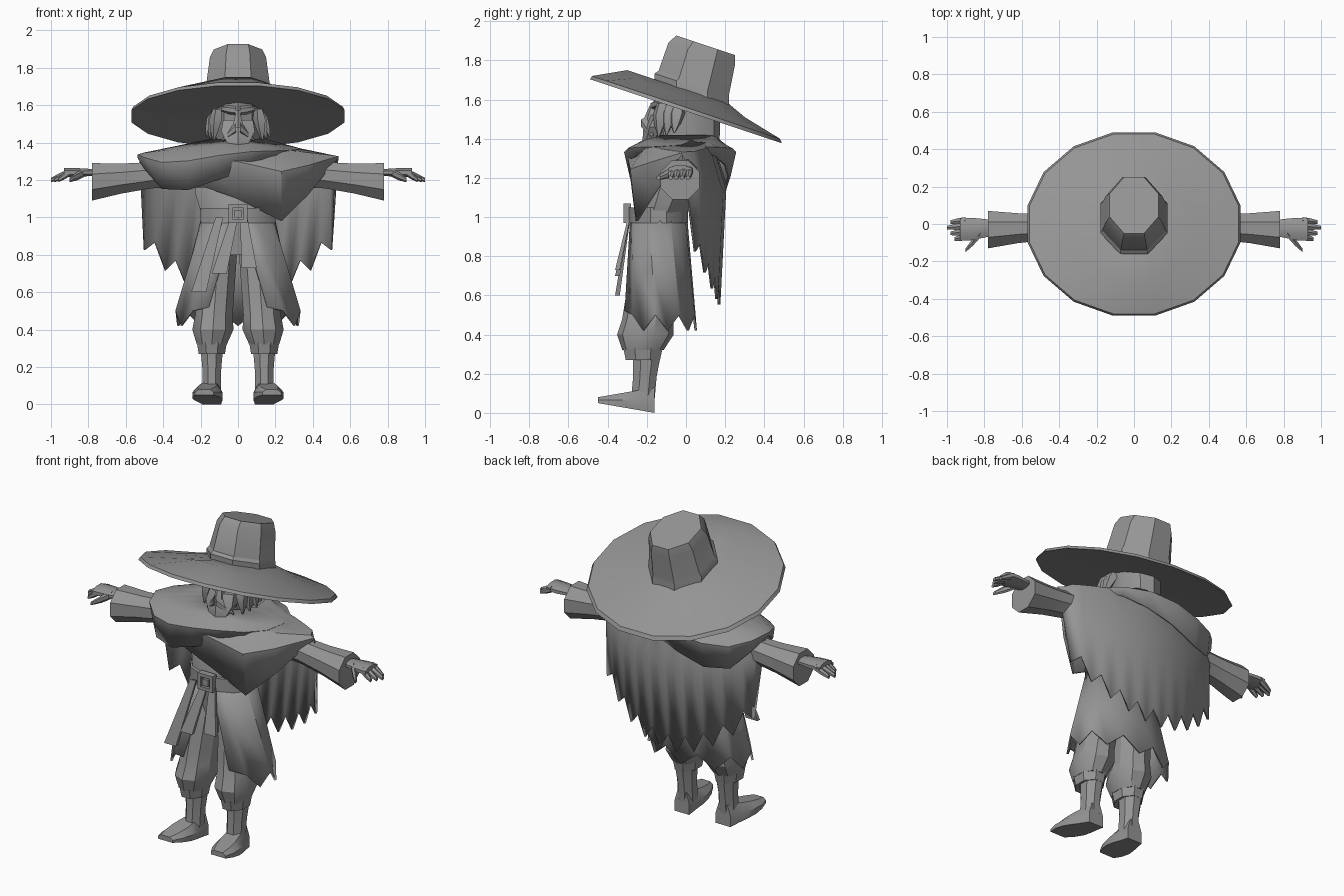
import bpy, bmesh
from math import sin, cos, pi, atan2, radians
from mathutils import Vector

cube = bpy.data.objects.get("Cube")
if cube:
    bpy.data.objects.remove(cube, do_unlink=True)

cloth_grey = bpy.data.materials.new("plain_grey")
cloth_grey.use_nodes = True
grey_value = (.3, .3, .3, 1)
cloth_grey.diffuse_color = grey_value
cloth_grey.node_tree.nodes["Principled BSDF"].inputs["Base Color"].default_value = grey_value


def loft(name, rings, closed=True, caps=True, thickness=0):
    """Skin a list of equal-length point rings."""
    bm = bmesh.new()
    rows = [[bm.verts.new(point) for point in points] for points in rings]
    count = len(rows[0])
    for lower, upper in zip(rows, rows[1:]):
        for i in range(count if closed else count - 1):
            j = (i + 1) % count
            bm.faces.new((lower[i], lower[j], upper[j], upper[i]))
    if caps:
        bm.faces.new(rows[0])
        bm.faces.new(rows[-1])
    bmesh.ops.recalc_face_normals(bm, faces=bm.faces)
    mesh = bpy.data.meshes.new(name)
    bm.to_mesh(mesh)
    bm.free()
    mesh.materials.append(cloth_grey)
    part = bpy.data.objects.new(name, mesh)
    bpy.context.collection.objects.link(part)
    if thickness:
        solid = part.modifiers.new("cloth_thickness", "SOLIDIFY")
        solid.thickness, solid.offset = thickness, 0
    bpy.ops.object.select_all(action="DESELECT")
    part.select_set(True)
    bpy.context.view_layer.objects.active = part
    bpy.ops.object.shade_smooth_by_angle(angle=radians(30))


def ring(centre, width, depth, axis="z", sides=8):
    """Oval section perpendicular to the axis, with flats on its four sides."""
    points = []
    for i in range(sides):
        turn = 2 * pi * (i + .5) / sides
        a = width * cos(turn) / cos(pi / sides)
        b = depth * sin(turn) / cos(pi / sides)
        points.append(Vector(centre) + Vector((a, b, 0) if axis == "z" else (0, a, b)))
    return points


def limb(name, start, end, widths, ratio=1, axis="z", sides=8, side=1):
    """Tube from start to end with evenly spaced widths; side -1 mirrors it."""
    mirror = Vector((side, 1, 1))
    first, last = Vector(start) * mirror, Vector(end) * mirror
    steps = len(widths) - 1
    loft(name, [ring(first.lerp(last, i / steps), width, width * ratio, axis, sides)
                for i, width in enumerate(widths)])


def hat_ring(y, z, width, depth, sides, peak=0):
    """Oval in the tilted plane of the hat, optionally peaked at the front."""
    points = ring((0, y, z), width, depth, "z", sides)
    for point in points:
        point.z += peak * max(0, -point.y / depth) ** 6 - point.y / 3
    return points


# Hat
loft("hat_brim", [hat_ring(0, 1.56, .16, .16, 16),
                  hat_ring(0, 1.54, .57, .49, 16),
                  hat_ring(0, 1.56, .56, .48, 16),
                  hat_ring(0, 1.61, .33, .3, 16, peak=.04),
                  hat_ring(.03, 1.65, .18, .19, 16)])
loft("hat_crown", [hat_ring(.03, 1.62, .18, .19, 8),
                   hat_ring(.03, 1.68, .18, .19, 8),
                   hat_ring(.04, 1.7, .17, .18, 8),
                   hat_ring(.08, 1.86, .15, .17, 8),
                   hat_ring(.1, 1.91, .13, .15, 8)])

# Head and face
limb("head", (0, .02, 1.34), (0, 0, 1.62), (.11, .12, .12), 1.3, sides=10)
limb("nose", (0, -.18, 1.48), (0, -.17, 1.57), (.03, .01), 1.3, sides=6)
limb("beard", (0, -.13, 1.52), (0, -.23, 1.28), (.08, .09, .06, .03, .004), .6, sides=6)

# Torso, collar and belt
limb("hips", (0, -.14, .8), (0, -.14, 1), (.16, .19), .7, sides=12)
limb("chest", (0, -.14, 1), (0, 0, 1.4), (.19, .23, .22, .14), .7, sides=12)
limb("collar", (0, 0, 1.34), (0, 0, 1.41), (.21, .19, .15), .9, sides=12)
limb("belt", (0, -.14, .97), (0, -.14, 1.05), (.2, .2), .75, sides=12)


def buckle_bar(name, x, z, width, height):
    loft(name, [[(x - width, y, z - height), (x + width, y, z - height),
                 (x + width, y, z + height), (x - width, y, z + height)]
                for y in (-.32, -.28)])


for sign in (-1, 1):
    buckle_bar("buckle_side", sign * .04, 1.02, .01, .05)
    buckle_bar("buckle_end", 0, 1.02 + sign * .04, .04, .01)
buckle_bar("buckle_tongue", 0, 1.02, .02, .02)
for top, tip, drop in ((-.02, -.1, .7), (.03, .06, .73), (-.1, -.21, .6)):
    limb("belt_tail", (top, -.29, 1), (tip, -.35, drop), (.02, .04), .3, sides=4)

# Coat skirt, open at the front, with a zigzag hem
waist, middle, hem = [], [], []
points_round = 17
for i in range(points_round):
    share = i / (points_round - 1)
    inner = radians(-85 + 350 * share)
    outer = radians(-62 + 304 * share)
    height = (.5 if i % 2 else .42) + (.1 if sin(outer) < -.8 else 0)
    waist.append(Vector((.19 * cos(inner), -.14 + .14 * sin(inner), 1)))
    hem.append(Vector((.33 * cos(outer), -.14 + .19 * sin(outer), height)))
    middle.append(waist[i].lerp(hem[i], .5))
loft("coat_skirt", [waist, middle, hem], closed=False, caps=False, thickness=.012)


def drape(name, edge, lift):
    """Cloth from the neck over the shoulders and down to the given edge."""
    neck, shoulder, chest = [], [], []
    for x, y, z in edge:
        turn = atan2(y / .2, x / .5)
        top = max(z, 1.38 - abs(x) / 10) + lift
        neck.append((.15 * cos(turn), .15 * sin(turn), 1.4 + lift))
        shoulder.append((x * .95, y * .8, top))
        chest.append((x, y + .03 * sin(turn), top * .7 + z * .3))
    loft(name, [neck, shoulder, chest, edge], caps=False, thickness=.014)


# Cloak with a ragged back hem and a pointed left front
ragged_back = []
for i in range(19):
    x = .5 - i / 18
    ragged_back.append((x, .17 - x * x / 2, .55 + 1.1 * x * x + .1 * (i % 2)))
drape("cloak", [(-.17, -.25, 1.16), (0, -.26, 1.1), (.23, -.25, .98), (.37, -.16, 1.12),
                (.53, -.02, 1.32), *ragged_back, (-.52, -.02, 1.3), (-.3, -.18, 1.16)], 0)

# Shawl slanting from the left of the neck over the right arm
shawl_edge = []
for i in range(16):
    turn = 2 * pi * i / 16
    x = .43 * cos(turn) - .1
    over_arm = max(0, -.3 - x)
    shawl_edge.append((x, .25 * sin(turn) - .03, 1.24 + .35 * x + 5 * over_arm ** 2))
drape("shawl", shawl_edge, .012)

# Paired parts
for side, label in ((1, "left"), (-1, "right")):
    # Face and hair
    limb(label + "_brow", (.01, -.16, 1.57), (.09, -.13, 1.58), (.02, .02, .01),
         axis="x", sides=6, side=side)
    limb(label + "_moustache", (.01, -.2, 1.48), (.09, -.17, 1.41), (.03, .02, .005),
         axis="x", sides=6, side=side)
    for k in range(3):
        y = -.04 - .04 * k
        limb(label + "_hair_tuft", (.11, y, 1.58), (.17 - .02 * k, y - .02, 1.43 - .01 * k),
             (.02, .03, .02, .003), 1.2, sides=5, side=side)

    # Arm and hand
    limb(label + "_sleeve", (.15, 0, 1.26), (.78, -.03, 1.19), (.09, .08, .07, .08, .1),
         axis="x", side=side)
    limb(label + "_palm", (.74, -.02, 1.24), (.93, -.03, 1.24), (.04, .05, .06, .06), .4,
         axis="x", side=side)
    for k in range(4):
        y = .03 * k - .07
        limb(label + "_finger", (.9, y, 1.24), (1 - .02 * abs(k - 2), y - .01, 1.2),
             (.017, .016, .01), axis="x", sides=6, side=side)
    limb(label + "_thumb", (.82, -.05, 1.24), (.9, -.14, 1.2), (.02, .02, .01),
         axis="x", sides=6, side=side)

    # Leg
    limb(label + "_trouser", (.1, -.13, .88), (.14, -.22, .32),
         (.09, .1, .1, .1, .1, .1, .11, .08), 1.25, sides=10, side=side)
    limb(label + "_trouser_cuff", (.14, -.22, .33), (.14, -.22, .27), (.08, .07), 1.25, side=side)
    limb(label + "_boot_shaft", (.14, -.2, .3), (.14, -.22, .07), (.06, .05, .05), 1.2, side=side)

    # Boot foot, rising towards the toe
    foot = []
    for i in range(6):
        share = i / 5
        x, y, sole = .14 + .04 * share, -.16 - .29 * share, .05 * share
        width, top = .05 + .03 * sin(pi * share ** 1.4), .13 - .05 * share
        half = [(1, sole), (1, (sole + top) / 2), (.6, top)]
        outline = half + [(-reach, z) for reach, z in reversed(half)]
        foot.append([(side * (x + width * reach), y, z) for reach, z in outline])
    loft(label + "_boot_foot", foot)
